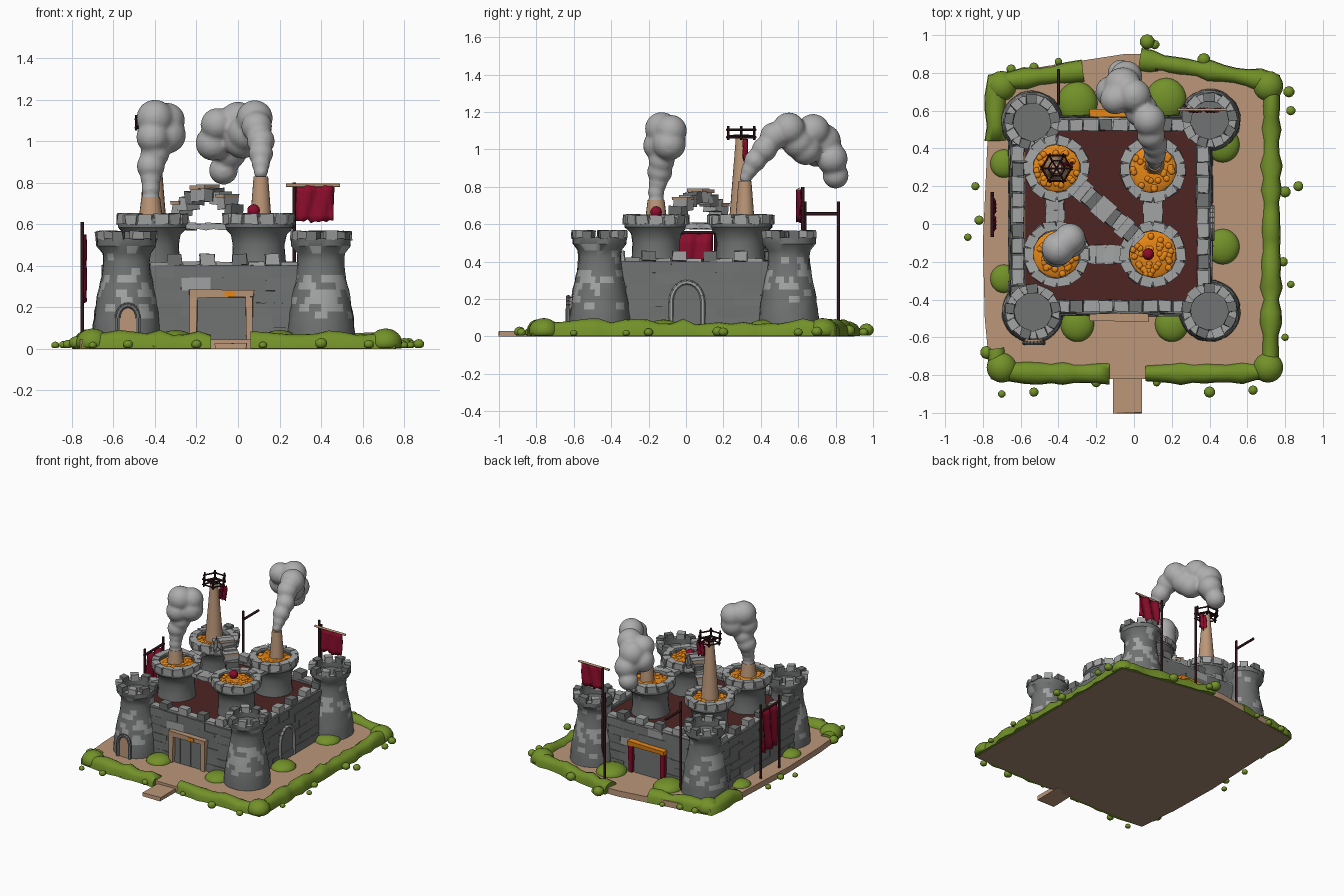
import bpy, bmesh, math, random
from mathutils import Matrix, Vector

if "Cube" in bpy.data.objects:
    bpy.data.objects.remove(bpy.data.objects["Cube"])
random.seed(4)
COL = [("grass", (.17, .285, .022)), ("sand", (.50, .31, .19)), ("earth", (.36, .245, .165)),
       ("stone", (.165, .17, .17)), ("pale_stone", (.36, .365, .365)), ("smoke_grey", (.42, .42, .42)),
       ("orange", (1, .30, .01)), ("crimson", (.26, .004, .025)), ("roof_red", (.075, .018, .016)),
       ("dark_wood", (.03, .008, .01))]
MATS = []
for n, c in COL:
    m = bpy.data.materials.new(n)
    m.diffuse_color = (*c, 1)
    m.use_nodes = True
    m.node_tree.nodes["Principled BSDF"].inputs["Base Color"].default_value = m.diffuse_color
    MATS.append(m)
GRASS, SAND, EARTH, STONE, PALE, SMOKE, ORANGE, RED, ROOF, WOOD = range(10)
J = lambda a: random.uniform(-a, a)
T = lambda x, y, z=0, rz=0: Matrix.Translation((x, y, z)) @ Matrix.Rotation(rz, 4, 'Z')

def finish(name, bm, angle=40, mats=MATS):
    me = bpy.data.meshes.new(name)
    bmesh.ops.recalc_face_normals(bm, faces=bm.faces[:])
    bm.to_mesh(me)
    bm.free()
    ob = bpy.data.objects.new(name, me)
    bpy.context.collection.objects.link(ob)
    for m in mats:
        me.materials.append(m)
    bpy.ops.object.select_all(action='DESELECT')
    ob.select_set(True)
    bpy.context.view_layer.objects.active = ob
    bpy.ops.object.shade_smooth_by_angle(angle=math.radians(angle))
    return ob

def paint(verts, mat):
    for v in verts:
        for f in v.link_faces:
            f.material_index = mat

def box(bm, M, size, mat, rough=0):
    vs = bmesh.ops.create_cube(bm, size=1, matrix=M @ Matrix.Diagonal((*size, 1)))['verts']
    for v in vs:
        v.co += Vector((J(rough), J(rough), J(rough)))
    paint(vs, mat)

def blob(bm, c, r, mat, scale=(1, 1, 1), sub=2):
    M = Matrix.Translation(c) @ Matrix.Diagonal((*[r * s for s in scale], 1))
    vs = bmesh.ops.create_icosphere(bm, subdivisions=sub, radius=1, matrix=M)['verts']
    for v in vs:
        v.co.z = max(v.co.z, .004)
    paint(vs, mat)

def rod(bm, a, b, r, mat, r2=None, seg=10):
    a, b = Vector(a), Vector(b)
    M = Matrix.Translation((a + b) / 2) @ (b - a).to_track_quat('Z', 'Y').to_matrix().to_4x4()
    paint(bmesh.ops.create_cone(bm, cap_ends=True, segments=seg, radius1=r,
          radius2=r if r2 is None else r2, depth=(b - a).length, matrix=M)['verts'], mat)

def lathe(bm, c, prof, seg, rule, rough=0):
    rings = [[bm.verts.new((c[0] + (r + J(rough)) * math.cos(k * math.tau / seg),
              c[1] + (r + J(rough)) * math.sin(k * math.tau / seg), z)) for k in range(seg)] for r, z in prof]
    for j in range(len(rings) - 1):
        for k in range(seg):
            q = (k + 1) % seg
            f = bm.faces.new((rings[j][k], rings[j][q], rings[j + 1][q], rings[j + 1][k]))
            f.material_index = rule(k, j)
    bm.faces.new(rings[-1]).material_index = rule(0, len(rings))

def arch_pts(w, h, n=10):
    s = h - w * .62
    return [(-w / 2, 0)] + [(-w / 2 * math.cos(math.pi * i / n), s + w * .62 * math.sin(math.pi * i / n))
                            for i in range(n + 1)] + [(w / 2, 0)]

def arch_door(bm, M, w, h, d, mat, trim):
    # door panel facing local -y, with a ring of stones around it
    pts = arch_pts(w, h)
    f = bm.faces.new([bm.verts.new(M @ Vector((x, 0, z))) for x, z in pts])
    f.material_index = mat
    ex = bmesh.ops.extrude_face_region(bm, geom=[f])['geom']
    vs = [e for e in ex if isinstance(e, bmesh.types.BMVert)]
    bmesh.ops.translate(bm, verts=vs, vec=M.to_3x3() @ Vector((0, -d, 0)))
    paint(vs, mat)
    for (x, z), (u, v) in zip(pts, pts[1:]):
        rod(bm, M @ Vector((x, -d, z)), M @ Vector((u, -d, v)), .013, trim, seg=6)

# ground plate with earth underside, path to the gate
bm = bmesh.new()
f = bm.faces.new([bm.verts.new((x, y, 0)) for x, y in [(-.76, -.82), (.75, -.82), (.76, .78), (.03, .9),
                  (-.05, .9), (-.76, .79), (-.8, -.1), (-.79, -.5)]])
top = bmesh.ops.extrude_face_region(bm, geom=[f])['geom']
bmesh.ops.translate(bm, verts=[e for e in top if isinstance(e, bmesh.types.BMVert)], vec=(0, 0, .045))
bm.normal_update()
for f in bm.faces:
    f.material_index = EARTH if f.calc_center_median().z < .01 else SAND
box(bm, T(-.035, -.89, .013), (.15, .22, .026), SAND, .003)
finish("ground", bm)

# lumpy grass bank along the edges
def bank(bm, pts):
    path = []
    for a, b in zip(pts, pts[1:]):
        a, b = Vector(a), Vector(b)
        n = max(2, int((b - a).length / .06))
        path += [a.lerp(b, i / n) for i in range(n)]
    path.append(Vector(pts[-1]))
    prev = None
    for i, p in enumerate(path):
        t = (path[min(i + 1, len(path) - 1)] - path[max(i - 1, 0)]).normalized()
        nrm = Vector((-t.y, t.x))
        w, h = .052 + J(.011), .08 + J(.016)
        ring = [bm.verts.new((*(p + nrm * w * math.cos(math.pi * k / 8)),
                h * math.sin(math.pi * k / 8) ** .6 if 0 < k < 8 else .002)) for k in range(9)]
        if prev:
            for k in range(9):
                bm.faces.new((prev[k], prev[(k + 1) % 9], ring[(k + 1) % 9], ring[k]))
        if i in (0, len(path) - 1):
            bm.faces.new(ring)
        prev = ring
bm = bmesh.new()
bank(bm, [(-.13, -.79), (-.5, -.79), (-.72, -.78), (-.735, -.66)])
bank(bm, [(.06, -.79), (.5, -.79), (.72, -.78), (.725, -.4), (.725, .5), (.73, .75), (.4, .81), (.03, .87)])
bank(bm, [(-.27, .81), (-.5, .78), (-.73, .75), (-.735, .6), (-.73, .44)])
for x, y in [(-.7, -.76), (.71, -.76), (.71, .73), (-.7, .73)]:
    blob(bm, (x, y, .03), .08, GRASS, (1, 1, .85), 3)
finish("grass_bank", bm, 75)

# grass mounds and small bushes
bm = bmesh.new()
for x, y, r in [(.47, -.12, .1), (.47, .42, .1), (-.3, -.53, .1), (.2, -.53, .1), (-.69, .32, .08),
                (-.69, -.29, .08), (-.3, .64, .12), (.17, .66, .12)]:
    blob(bm, (x, y, .04), r, GRASS, (.9, .95, .5), 3)
for x, y, r in [(.07, .965, .04), (.37, .87, .035), (-.4, .86, .02), (-.53, .83, .025), (.83, .6, .025), (.11, .95, .025),
                (.87, .2, .027), (.8, .17, .03), (-.84, .2, .022), (-.82, .02, .025), (-.88, -.07, .02), (-.78, -.68, .035),
                (-.7, -.9, .02), (-.53, -.89, .025), (.4, -.89, .03), (.63, -.88, .025), (.83, -.32, .02), (.79, -.2, .025),
                (.82, .7, .03), (-.2, -.84, .025), (-.4, -.83, .02), (.12, -.84, .02), (-.65, .82, .025), (.8, -.6, .02)]:
    blob(bm, (x, y, r * .85), r, GRASS, (1, 1, .9))
finish("bushes", bm, 75)

# castle body, roof, and coursed walls with battlements
bm = bmesh.new()
box(bm, T(-.115, .045, .2), (.93, .92, .34), STONE)
box(bm, T(-.115, .045, .375), (.92, .91, .02), ROOF)
for cx, cy, a, L in [(-.07, -.435, 0, .94), (.365, .045, math.pi / 2, .98), (-.07, .525, math.pi, .94), (-.615, .045, -math.pi / 2, .98)]:
    for r in range(6):
        n = 7 + r % 2
        for i in range(n):
            M = T(cx, cy, .07 + r * .06, a) @ T((i + .5) / n * L - L / 2, -.012 * (1 - r / 5) - random.random() * .006)
            box(bm, M, (L / n + .006, .07, .064), PALE if random.random() < .04 else STONE, .003)
    for i in range(6):
        M = T(cx, cy, .43, a) @ T((i + .5) / 6 * L - L / 2, 0)
        box(bm, M, (.07, .062, .05), STONE if i % 2 else PALE, .005)
        box(bm, M @ T(.08, 0, -.022), (.08, .06, .02), PALE, .004)
finish("castle_walls", bm, 25)

# corner towers with patches of pale stone
PROF = [(.04, .165), (.12, .16), (.25, .14), (.35, .118), (.43, .11), (.46, .115), (.49, .142), (.53, .143)]
def radius(z):
    for (a, r), (b, s) in zip(PROF, PROF[1:]):
        if z <= b + 1e-6:
            return r + (s - r) * (z - a) / (b - a)
CORNERS = [(-.535, -.465), (.4, -.46), (-.54, .54), (.4, .55)]
for i, c in enumerate(CORNERS):
    bm = bmesh.new()
    prof = [(radius(.04 + .035 * k), .04 + .035 * k) for k in range(15)] + [(.1, .53), (.1, .49), (.02, .49)]
    cell = {}
    def rule(k, j):
        if j == 14: return PALE
        p = .45 if 4 < j < 9 else .15
        return cell.setdefault(((k + j % 2) // 2, j), PALE if 1 < j < 13 and random.random() < p else STONE)
    lathe(bm, c, prof, 32, rule, .003)
    for k in range(9):
        M = T(c[0], c[1], .545, k * math.tau / 9 + .2) @ T(.122, 0)
        box(bm, M, (.048, .055, .042), PALE if k % 2 else STONE, .004)
    finish("corner_tower_%d" % i, bm, 35)

# inner towers holding orange heaps
INNER = [(-.41, -.16), (.1, -.16), (-.41, .295), (.1, .29)]
for i, c in enumerate(INNER):
    bm = bmesh.new()
    lathe(bm, c, [(.14, .36), (.128, .43), (.125, .5), (.135, .55), (.168, .585), (.168, .635), (.122, .635), (.122, .6), (.02, .6)],
          32, lambda k, j: STONE, .002)
    for k in range(14):
        box(bm, T(c[0], c[1], .625, k * math.tau / 14) @ T(.148, 0), (.05, .064, .05), PALE, .005)
    finish("inner_tower_%d" % i, bm, 35)
    bm = bmesh.new()
    lathe(bm, c, [(.124, .618), (.11, .628), (.06, .631), (.02, .632)], 24, lambda k, j: ORANGE)
    for _ in range(34):
        a, r = random.random() * math.tau, .11 * random.random() ** .5
        blob(bm, (c[0] + r * math.cos(a), c[1] + r * math.sin(a), .627), .018, ORANGE, (1, 1, .6), 2)
    finish("orange_heap_%d" % i, bm, 180)

# bridges between the inner towers, and the arched stair bridge
bm = bmesh.new()
for (x, y), (u, v) in [((-.42, -.01), (-.42, .15)), ((.1, -.01), (.1, .14)), ((-.25, -.16), (-.06, -.16))]:
    for k in range(4):
        t = (k + .5) / 4
        box(bm, T(x + (u - x) * t, y + (v - y) * t, .59, math.atan2(v - y, u - x)), (.052, .1, .03), PALE, .005)
for k in range(11):
    t = k / 10
    z = .615 + .13 * math.sin(math.pi * t) ** .8
    M = T(-.3 + .31 * t, .2 - .27 * t, z, math.atan2(-.27, .31))
    box(bm, M, (.052, .09, .06), PALE if k % 3 else STONE, .006)
    if k in (1, 4, 5, 8):
        box(bm, M @ T(0, 0, .035), (.055, .11, .014), SAND)
        box(bm, M @ T(0, 0, .044), (.057, .112, .005), PALE)
finish("bridges", bm, 25)

# chimneys, lookout cage and ball
bm = bmesh.new()
rod(bm, (-.42, -.16, .61), (-.42, -.16, .73), .06, SAND, .045, 20)
rod(bm, (.11, .315, .61), (.11, .315, .83), .052, SAND, .035, 20)
rod(bm, (-.41, .295, .61), (-.41, .295, 1.07), .065, SAND, .028, 20)
blob(bm, (.075, -.16, .665), .032, RED)
finish("chimneys", bm)
bm = bmesh.new()
P = lambda k, r, z: (-.41 + r * math.cos(k * math.pi / 3), .295 + r * math.sin(k * math.pi / 3), z)
for k in range(6):
    for z in (1.065, 1.105):
        rod(bm, P(k - .12, .085, z), P(k + 1.12, .085, z), .006, WOOD, seg=6)
    rod(bm, P(k, .08, 1.05), P(k, .08, 1.125), .006, WOOD, seg=6)
    rod(bm, P(k, 0, 1.075), P(k, .08, 1.07), .006, WOOD, seg=6)
    rod(bm, P(k, .045, 1.075), P(k + 1, .045, 1.075), .005, WOOD, seg=6)
finish("lookout_cage", bm)

# smoke plumes, fused and smoothed
def plume(name, balls):
    bm = bmesh.new()
    for x, y, z, r in balls:
        blob(bm, (x, y, z), r, 0, sub=3)
    ob = finish(name, bm, 180, [MATS[SMOKE]])
    md = ob.modifiers.new("fuse", 'REMESH')
    md.mode, md.voxel_size, md.use_smooth_shade = 'VOXEL', .012, True
    ob.modifiers.new("soften", 'SMOOTH').iterations = 3
plume("smoke_front", [(-.42, -.16, .72, .045), (-.42, -.16, .77, .045), (-.42, -.15, .82, .05), (-.42, -.14, .88, .068),
      (-.4, -.13, .94, .07), (-.41, -.15, 1.02, .08), (-.34, -.09, 1.03, .09), (-.34, -.08, 1.1, .085), (-.4, -.13, 1.11, .09)])
plume("smoke_back", [(.11, .32, .85, .035), (.11, .34, .89, .045), (.11, .37, .94, .06), (.11, .42, 1.0, .068), (.09, .47, 1.07, .075),
      (.08, .55, 1.11, .088), (.04, .6, 1.04, .09), (.0, .68, 1.1, .09), (-.06, .73, 1.04, .1), (-.12, .7, .99, .085),
      (-.04, .78, .95, .085), (-.07, .8, .86, .07), (.02, .64, 1.0, .085), (-.1, .66, 1.08, .08)])

# gates and doors
bm = bmesh.new()
for y, a, post, lintel in [(-.475, 0, SAND, SAND), (.565, math.pi, RED, ORANGE)]:
    M = T(-.08, y, 0, a)
    box(bm, M @ T(0, .005, .15), (.25, .03, .22), STONE)
    for k in range(5):
        box(bm, M @ T(-.09 + .045 * k, -.012, .145), (.044, .01, .2), STONE)
    for s in (-1, 1):
        box(bm, M @ T(s * .135, -.01, .15), (.035, .05, .23), post, .004)
    box(bm, M @ T(0, -.012, .265), (.31, .055, .035), lintel, .004)
box(bm, T(-.04, -.514, .265), (.05, .009, .025), ORANGE)
arch_door(bm, T(.395, .005, .05, math.pi / 2), .17, .24, .02, STONE, PALE)
arch_door(bm, T(-.53, -.59, .045), .1, .165, .04, SAND, STONE)
finish("gates", bm, 30)

# banners and poles
def banner(bm, o, u, w, h):
    n = 10
    g = [[bm.verts.new(Vector(o) + Vector(u) * (w * i / n) + Vector((-u[1], u[0], 0)) * .012 * math.sin(i * 1.3 + j * .5)
          - Vector((0, 0, h * j / 6 + (J(.012) if j == 6 else 0)))) for i in range(n + 1)] for j in range(7)]
    for f in [bm.faces.new((g[j][i], g[j][i + 1], g[j + 1][i + 1], g[j + 1][i])) for j in range(6) for i in range(n)]:
        f.material_index = 0
bm = bmesh.new()
banner(bm, (.28, .605, .785), (1, 0, 0), .18, .17)
banner(bm, (-.745, -.04, .55), (0, 1, 0), .18, .32)
banner(bm, (-.385, .32, 1.055), (1, 0, 0), .06, .11)
ob = finish("banners", bm, 60, [MATS[RED]])
ob.modifiers.new("cloth", 'SOLIDIFY').thickness = .006
bm = bmesh.new()
rod(bm, (.23, .605, .787), (.49, .605, .787), .008, SAND)
for a, b in [((.27, .625, .04), (.27, .625, .8)), ((-.75, .16, .04), (-.75, .16, .61)), ((-.75, -.06, .04), (-.75, -.06, .6)),
             ((-.75, -.07, .555), (-.75, .17, .555)), ((.12, .815, .04), (.12, .815, .72)), ((-.4, .635, .04), (-.4, .635, .72)),
             ((-.4, .82, .655), (-.4, .63, .655))]:
    rod(bm, a, b, .009, WOOD)
finish("poles", bm)
